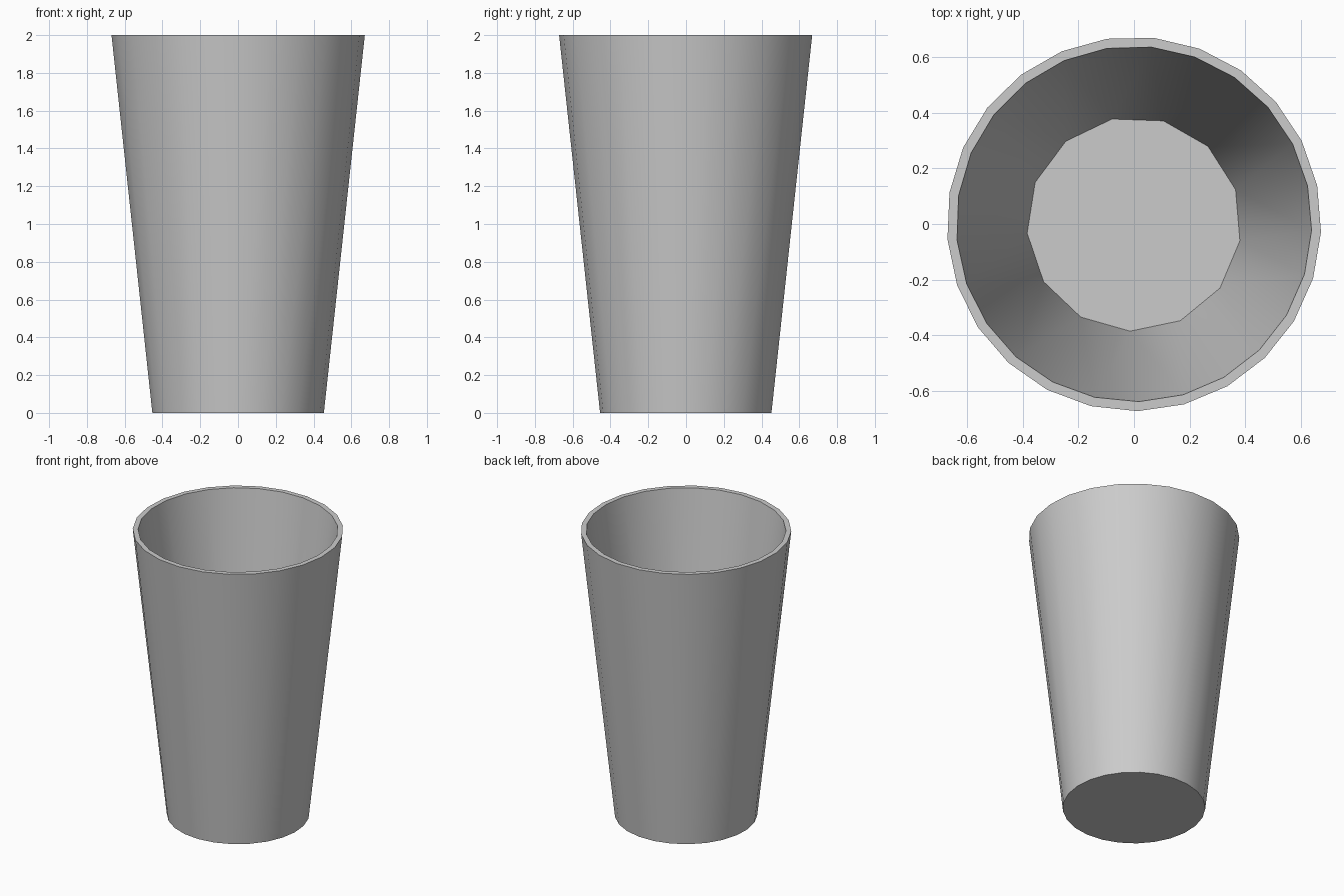
import bpy, bmesh
from math import cos, sin, radians, pi

if "Cube" in bpy.data.objects:
    bpy.data.objects.remove(bpy.data.objects["Cube"])


def ring(bm, radius, z, sides, start):
    """Closed loop of edges, returned as (verts, edges)."""
    vs = [bm.verts.new((radius * cos(start + 2 * pi * i / sides),
                        radius * sin(start + 2 * pi * i / sides), z))
          for i in range(sides)]
    es = [bm.edges.new((vs[i], vs[(i + 1) % sides])) for i in range(sides)]
    return vs, es


bm = bmesh.new()

# Rings of the tapered cup: base, outer rim, inner rim, inner floor
base = ring(bm, 0.455, 0.0, 25, radians(-2.5))
outer_rim = ring(bm, 0.672, 2.0, 25, radians(-2.5))
inner_rim = ring(bm, 0.638, 2.0, 25, radians(-2.0))
floor = ring(bm, 0.385, 0.10, 13, radians(-9.0))

# Outer wall, rim and inner wall
for a, b in ((base, outer_rim), (outer_rim, inner_rim), (inner_rim, floor)):
    bmesh.ops.bridge_loops(bm, edges=a[1] + b[1])

# Underside and inside floor
bm.faces.new(base[0])
bm.faces.new(floor[0])
bmesh.ops.recalc_face_normals(bm, faces=bm.faces[:])

mesh = bpy.data.meshes.new("cup")
bm.to_mesh(mesh)
bm.free()
cup = bpy.data.objects.new("cup", mesh)
bpy.context.collection.objects.link(cup)

# Smooth walls with crisp rims
bpy.context.view_layer.objects.active = cup
cup.select_set(True)
bpy.ops.object.shade_smooth_by_angle(angle=radians(35))
